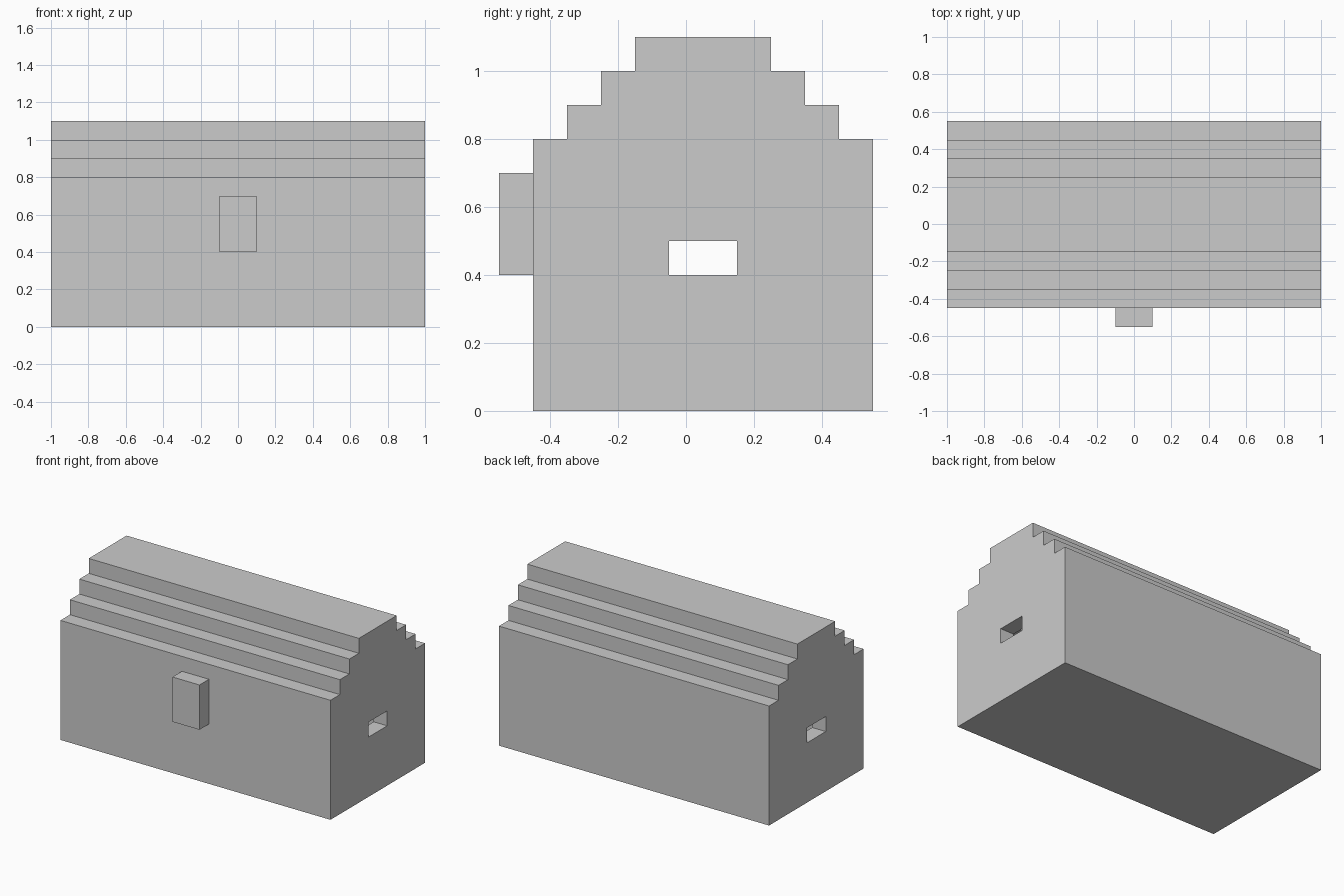
import bpy, bmesh

if "Cube" in bpy.data.objects:
    bpy.data.objects.remove(bpy.data.objects["Cube"])

CY = 0.05   # centre line of the chest body in y
STEP = 0.1  # wall thickness and step size


def prism(name, points, half_x):
    """Extrude a (y, z) outline along x, centred on x = 0."""
    bm = bmesh.new()
    face = bm.faces.new([bm.verts.new((-half_x, y, z)) for y, z in points])
    ext = bmesh.ops.extrude_face_region(bm, geom=[face])
    verts = [v for v in ext["geom"] if isinstance(v, bmesh.types.BMVert)]
    bmesh.ops.translate(bm, verts=verts, vec=(2 * half_x, 0, 0))
    bmesh.ops.recalc_face_normals(bm, faces=bm.faces)
    mesh = bpy.data.meshes.new(name)
    bm.to_mesh(mesh)
    bm.free()
    obj = bpy.data.objects.new(name, mesh)
    bpy.context.collection.objects.link(obj)
    return obj


def rect(y0, y1, z0, z1):
    return [(y0, z0), (y1, z0), (y1, z1), (y0, z1)]


def stepped(half_w, z0, z1, steps=3):
    """Symmetric outline: straight sides, then steps narrowing to the top."""
    right = [(half_w, z0), (half_w, z1)]
    for i in range(1, steps + 1):
        w = half_w - i * STEP
        right += [(w, z1 + (i - 1) * STEP), (w, z1 + i * STEP)]
    left = [(-y, z) for y, z in reversed(right)]
    return [(CY + y, z) for y, z in right + left]


def cut(obj, cutter):
    mod = obj.modifiers.new("cut", 'BOOLEAN')
    mod.operation = 'DIFFERENCE'
    mod.solver = 'EXACT'
    mod.object = cutter
    bpy.context.view_layer.objects.active = obj
    bpy.ops.object.modifier_apply(modifier=mod.name)
    bpy.data.objects.remove(cutter)


# Hollow chest with a stepped lid
chest = prism("chest_shell", stepped(0.5, 0, 0.8), 1.0)
cut(chest, prism("cavity", stepped(0.4, STEP, 0.7), 1.0 - STEP))

# Handle slots through both end walls
cut(chest, prism("handle_slots", rect(CY - 0.1, CY + 0.1, 0.4, 0.5), 1.2))

# Latch on the front
prism("latch", rect(-0.55, -0.45, 0.4, 0.7), 0.1)
